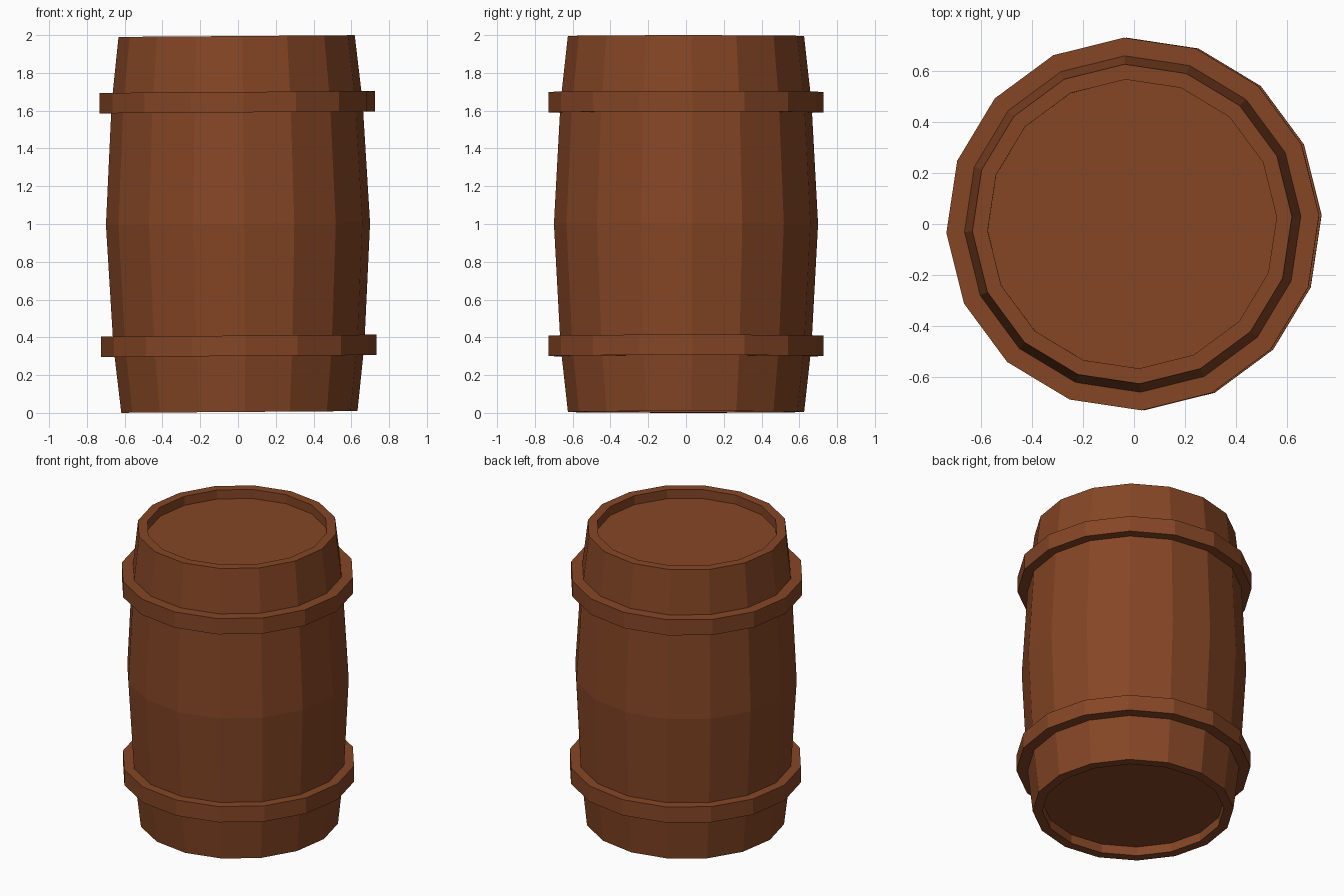
import bpy, bmesh, math
from mathutils import Matrix, Vector

if "Cube" in bpy.data.objects:
    bpy.data.objects.remove(bpy.data.objects["Cube"])

SIDES = 16
TURN = math.radians(2.7)      # facets are turned slightly about the axis
LEAN = math.radians(-0.42)    # whole barrel leans slightly to the left

wood = bpy.data.materials.new("brown_wood")
wood.diffuse_color = (0.235, 0.061, 0.0185, 1)
wood.use_nodes = True
wood.node_tree.nodes["Principled BSDF"].inputs["Base Color"].default_value = wood.diffuse_color

PLACE = Matrix.Translation((0, 0, 1)) @ Matrix.Rotation(LEAN, 4, 'Y')


def revolve(name, profile, closed=False):
    """Turn a (radius, height) profile round the barrel axis, capping open ends."""
    bm = bmesh.new()
    rings = []
    for r, z in profile:
        ring = []
        for i in range(SIDES):
            a = TURN + math.tau * i / SIDES
            ring.append(bm.verts.new(PLACE @ Vector((r * math.cos(a), r * math.sin(a), z))))
        rings.append(ring)
    pairs = list(zip(rings, rings[1:]))
    if closed:
        pairs.append((rings[-1], rings[0]))
    else:
        bm.faces.new(rings[0])
        bm.faces.new(rings[-1])
    for lo, hi in pairs:
        for i in range(SIDES):
            j = (i + 1) % SIDES
            bm.faces.new((lo[i], lo[j], hi[j], hi[i]))
    bmesh.ops.recalc_face_normals(bm, faces=bm.faces)
    mesh = bpy.data.meshes.new(name)
    bm.to_mesh(mesh)
    bm.free()
    mesh.materials.append(wood)
    obj = bpy.data.objects.new(name, mesh)
    bpy.context.collection.objects.link(obj)
    return obj


# Bulging body with rims and recessed heads, mirrored about the middle
half = [(0.665, 0.645), (0.626, 0.995), (0.566, 0.995), (0.566, 0.933)]
revolve("barrel_body", [(r, -z) for r, z in reversed(half)] + [(0.70, 0)] + half)

# Two raised hoops
for name, z in (("lower_hoop", -0.645), ("upper_hoop", 0.645)):
    revolve(name, [(0.655, z - 0.054), (0.73, z - 0.054),
                   (0.73, z + 0.054), (0.655, z + 0.054)], closed=True)
